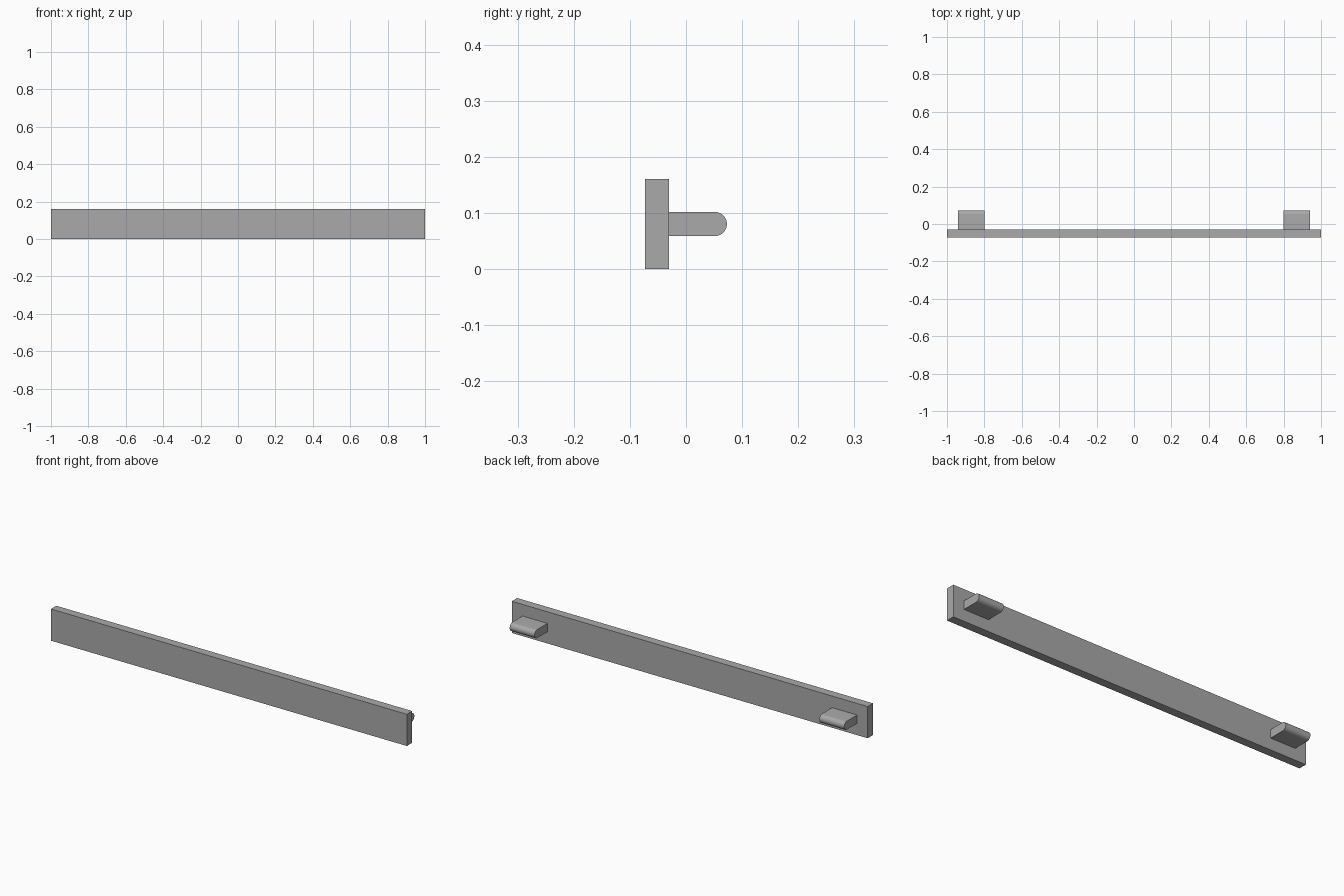
import bpy, bmesh, math

cube = bpy.data.objects.get("Cube")
if cube:
    bpy.data.objects.remove(cube, do_unlink=True)

grey = bpy.data.materials.new("plain grey")
grey.use_nodes = True
COLOUR = (0.4, 0.4, 0.4, 1)
grey.diffuse_color = COLOUR
grey.node_tree.nodes["Principled BSDF"].inputs["Base Color"].default_value = COLOUR


def extrude_profile(name, profile, x0, x1):
    """Extrude a (y, z) profile along x into a solid."""
    bm = bmesh.new()
    face = bm.faces.new([bm.verts.new((x0, y, z)) for y, z in profile])
    new = bmesh.ops.extrude_face_region(bm, geom=[face])["geom"]
    verts = [v for v in new if isinstance(v, bmesh.types.BMVert)]
    bmesh.ops.translate(bm, vec=(x1 - x0, 0, 0), verts=verts)
    bmesh.ops.recalc_face_normals(bm, faces=bm.faces)
    mesh = bpy.data.meshes.new(name)
    bm.to_mesh(mesh)
    bm.free()
    mesh.materials.append(grey)
    obj = bpy.data.objects.new(name, mesh)
    bpy.context.collection.objects.link(obj)
    return obj


FRONT, BACK, TIP = -0.073, -0.03, 0.073
HEIGHT = 0.161
RADIUS = 0.0215
MID = HEIGHT / 2

# Long flat board
extrude_profile("board", [(FRONT, 0), (BACK, 0), (BACK, HEIGHT), (FRONT, HEIGHT)], -1, 1)

# Round-nosed mounting tabs on the back
STEPS = 16
nose = [(TIP - RADIUS + RADIUS * math.cos(a), MID + RADIUS * math.sin(a))
        for a in (math.pi * (i / STEPS - 0.5) for i in range(STEPS + 1))]
tab_profile = [(BACK, MID - RADIUS)] + nose + [(BACK, MID + RADIUS)]
for side, x0 in (("left", 0.8), ("right", -0.94)):
    tab = extrude_profile(side + "_tab", tab_profile, x0, x0 + 0.14)
    bpy.ops.object.select_all(action="DESELECT")
    tab.select_set(True)
    bpy.context.view_layer.objects.active = tab
    bpy.ops.object.shade_smooth_by_angle(angle=math.radians(30))
